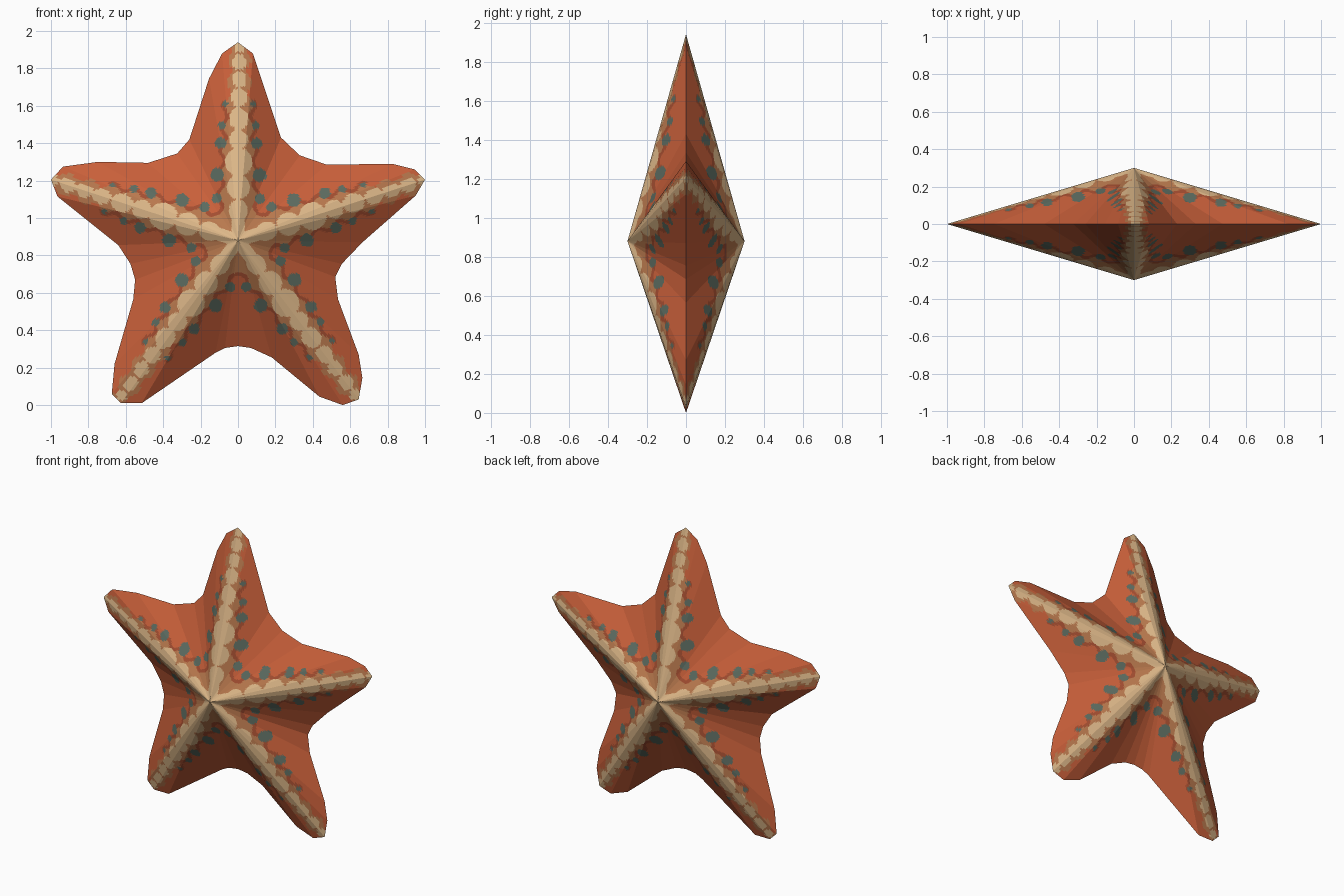
import bpy, bmesh, math
from mathutils import Vector

if "Cube" in bpy.data.objects:
    bpy.data.objects.remove(bpy.data.objects["Cube"])

CENTRE, DEPTH, RINGS, STEP = Vector((0, 0.88)), 0.3, 90, 0.02

# Outline of the star in x, z, clockwise from the top tip
OUTLINE = [(0, 1.94), (.08, 1.88), (.23, 1.43), (.33, 1.335), (.475, 1.285),
           (.825, 1.29), (.945, 1.26), (1, 1.205), (.95, 1.12), (.665, .87),
           (.555, .755), (.52, .685), (.535, .565), (.645, .27), (.665, .145),
           (.645, .03), (.56, 0), (.435, .045), (.18, .255), (.07, .305),
           (0, .315), (-.07, .305), (-.12, .28), (-.515, .01), (-.625, .01),
           (-.675, .06), (-.66, .22), (-.56, .565), (-.55, .67), (-.575, .755),
           (-.64, .855), (-.965, 1.115), (-1, 1.205), (-.935, 1.275),
           (-.75, 1.3), (-.48, 1.295), (-.325, 1.345), (-.26, 1.42),
           (-.155, 1.745), (-.085, 1.88)]
TIPS = [(.008, 1.94), (1, 1.205), (.645, .03), (-.635, .03), (-1, 1.205)]
ARMS = [(Vector(t) - CENTRE).normalized() for t in TIPS]

# Spots measured along an arm: distance, half length, half width
CREAM = [(.16, .06, .05), (.285, .065, .062), (.42, .075, .073), (.54, .05, .05),
         (.65, .06, .05), (.765, .05, .042), (.86, .045, .036),
         (.955, .045, .036), (1.035, .03, .028)]
# Distance, sideways offset, radius
TEAL = [(.225, .115, .027), (.35, .113, .036), (.52, .097, .03),
        (.615, .09, .021), (.73, .075, .015)]

COLOURS = [("orange_skin", (.58, .115, .042)), ("dark_orange_border", (.37, .075, .03)),
           ("tan_ridge", (.485, .19, .075)), ("cream_spot", (.73, .48, .25)),
           ("teal_spot", (.105, .145, .115))]


def pattern(x, z):
    """Material index from the position relative to the nearest arm."""
    p = Vector((x, z)) - CENTRE
    arm = max(ARMS, key=p.dot)
    a, o = p.dot(arm), abs(p.x * arm.y - p.y * arm.x)
    if any(((a - d) / l) ** 2 + (o / w) ** 2 < 1 for d, l, w in CREAM):
        return 3
    if a < .16 and o < .035:
        return 3
    if any((a - d) ** 2 + (o - s) ** 2 < r * r for d, s, r in TEAL):
        return 4
    edge = .098 - .05 * a + .014 * math.cos(a * 52)
    if o < edge or p.length < .15:
        return 2
    if o < edge + .022 and a < .75:
        return 1
    return 0


# Resample the outline evenly while keeping its corners
rim = []
for i, a in enumerate(OUTLINE):
    a, b = Vector(a), Vector(OUTLINE[(i + 1) % len(OUTLINE)])
    n = max(1, round((b - a).length / STEP))
    rim += [a.lerp(b, k / n) for k in range(n)]

# Front half: a shallow pyramid rising from the outline to the middle
bm = bmesh.new()
apex = bm.verts.new((0, -DEPTH, CENTRE.y))
N, inner = len(rim), None
for r in range(1, RINGS + 1):
    t = r / RINGS
    ring = []
    for p in rim:
        q = CENTRE.lerp(p, t)
        ring.append(bm.verts.new((q.x, -DEPTH * (1 - t), q.y)))
    for k in range(N):
        m = (k + 1) % N
        if inner:
            f = bm.faces.new((inner[k], inner[m], ring[m], ring[k]))
        else:
            f = bm.faces.new((apex, ring[m], ring[k]))
        c = f.calc_center_median()
        f.material_index = pattern(c.x, c.z)
    inner = ring

mesh = bpy.data.meshes.new("starfish_body")
bm.to_mesh(mesh)
bm.free()
for name, rgb in COLOURS:
    mat = bpy.data.materials.new(name)
    mat.diffuse_color = (*rgb, 1)
    mat.use_nodes = True
    mat.node_tree.nodes["Principled BSDF"].inputs["Base Color"].default_value = mat.diffuse_color
    mesh.materials.append(mat)
body = bpy.data.objects.new("starfish_body", mesh)
bpy.context.collection.objects.link(body)

# Back half
mirror = body.modifiers.new("back_half", 'MIRROR')
mirror.use_axis = (False, True, False)
mirror.use_clip = True
